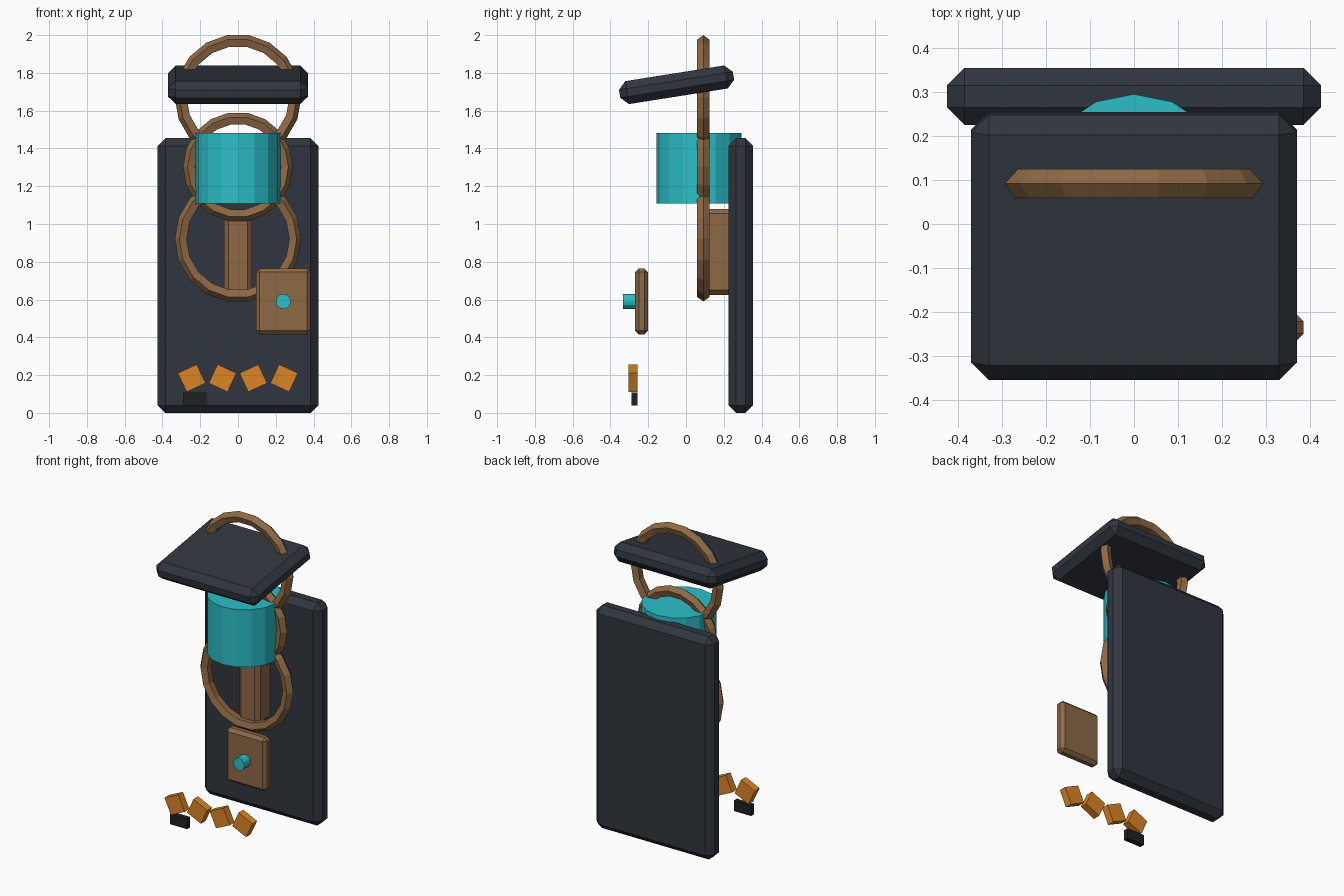
import bpy
from math import radians

if "Cube" in bpy.data.objects:
    bpy.data.objects.remove(bpy.data.objects["Cube"])


def material(name, rgb):
    m = bpy.data.materials.new(name)
    m.diffuse_color = (*rgb, 1)
    m.use_nodes = True
    m.node_tree.nodes["Principled BSDF"].inputs["Base Color"].default_value = m.diffuse_color
    return m


SLATE = material("slate", (0.03, 0.037, 0.05))
BRASS = material("brass", (0.27, 0.14, 0.06))
TEAL = material("teal", (0.025, 0.52, 0.58))
ORANGE = material("orange", (0.72, 0.23, 0.02))
BLACK = material("black", (0.015, 0.015, 0.017))


def finish(name, mat):
    ob = bpy.context.object
    ob.name = name
    ob.data.materials.append(mat)
    return ob


def box(name, loc, size, mat, bevel=0, rot=(0, 0, 0)):
    bpy.ops.mesh.primitive_cube_add(size=1, location=loc)
    ob = finish(name, mat)
    ob.scale = size
    bpy.ops.object.transform_apply(location=False, rotation=False, scale=True)
    ob.rotation_euler = [radians(a) for a in rot]
    if bevel:
        mod = ob.modifiers.new("chamfer", 'BEVEL')
        mod.width = bevel
        mod.segments = 1
    return ob


def cylinder(name, loc, radius, depth, sides, mat, rot_x=0):
    bpy.ops.mesh.primitive_cylinder_add(vertices=sides, radius=radius, depth=depth,
                                        location=loc, rotation=(radians(rot_x), 0, 0))
    return finish(name, mat)


def ring(name, z, radius):
    bpy.ops.mesh.primitive_torus_add(major_segments=18, minor_segments=5,
                                     major_radius=radius, minor_radius=0.035,
                                     location=(0, 0.092, z), rotation=(radians(90), 0, 0))
    return finish(name, BRASS)


# Back panel and tilted lid
box("back_panel", (0, 0.29, 0.727), (0.85, 0.13, 1.454), SLATE, 0.04)
box("lid", (0, -0.05, 1.737), (0.74, 0.61, 0.123), SLATE, 0.04, (9, 0, 0))

# Rings standing in a column, and the drum they pass through
ring("lower_ring", 0.92, 0.30)
ring("middle_ring", 1.302, 0.256)
ring("upper_ring", 1.67, 0.30)
cylinder("drum", (0, 0.07, 1.295), 0.225, 0.375, 16, TEAL)

# Post between rings and back panel
box("post", (0, 0.175, 0.852), (0.15, 0.15, 0.455), BRASS, 0.025)

# Front plate with knob
box("front_plate", (0.24, -0.235, 0.59), (0.29, 0.068, 0.35), BRASS, 0.02)
cylinder("knob", (0.24, -0.295, 0.59), 0.04, 0.078, 12, TEAL, 90)

# Row of alternately tilted blocks with a small foot below
for i in range(4):
    tilt = -25 if i % 2 == 0 else 25
    box(f"block_{i + 1}", (-0.245 + i * 0.163, -0.28, 0.184), (0.11, 0.048, 0.11),
        ORANGE, 0, (0, tilt, 0))
box("foot", (-0.228, -0.272, 0.074), (0.125, 0.032, 0.068), BLACK)
